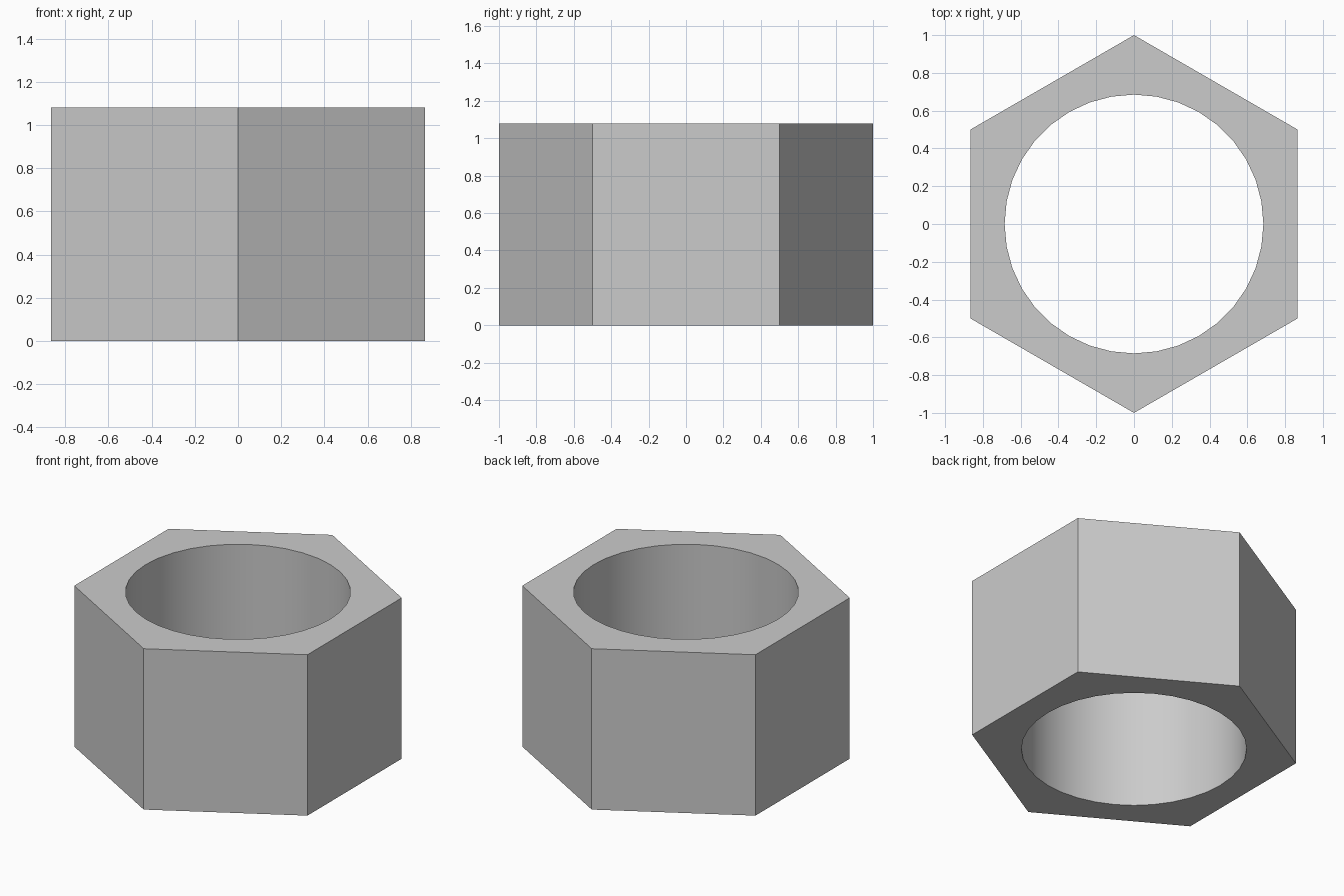
import bpy
import math

if "Cube" in bpy.data.objects:
    bpy.data.objects.remove(bpy.data.objects["Cube"])

HEIGHT = 1.08


def prism(name, sides, radius, depth, turn=0.0):
    bpy.ops.mesh.primitive_cylinder_add(
        vertices=sides, radius=radius, depth=depth,
        location=(0, 0, HEIGHT / 2), rotation=(0, 0, turn))
    obj = bpy.context.object
    obj.name = name
    bpy.ops.object.transform_apply(location=True, rotation=True)
    return obj


# Round bore cutter, longer than the nut
bore = prism("bore_cutter", 36, 0.685, HEIGHT + 0.4)

# Hexagonal body with corners on the y axis
nut = prism("hex_nut", 6, 1.0, HEIGHT)

# Cut the bore through the body
cut = nut.modifiers.new("bore", 'BOOLEAN')
cut.operation = 'DIFFERENCE'
cut.solver = 'EXACT'
cut.object = bore
bpy.ops.object.modifier_apply(modifier=cut.name)
bpy.data.objects.remove(bore)

# Smooth bore, flat hex sides
bpy.ops.object.shade_smooth_by_angle(angle=math.radians(30))
